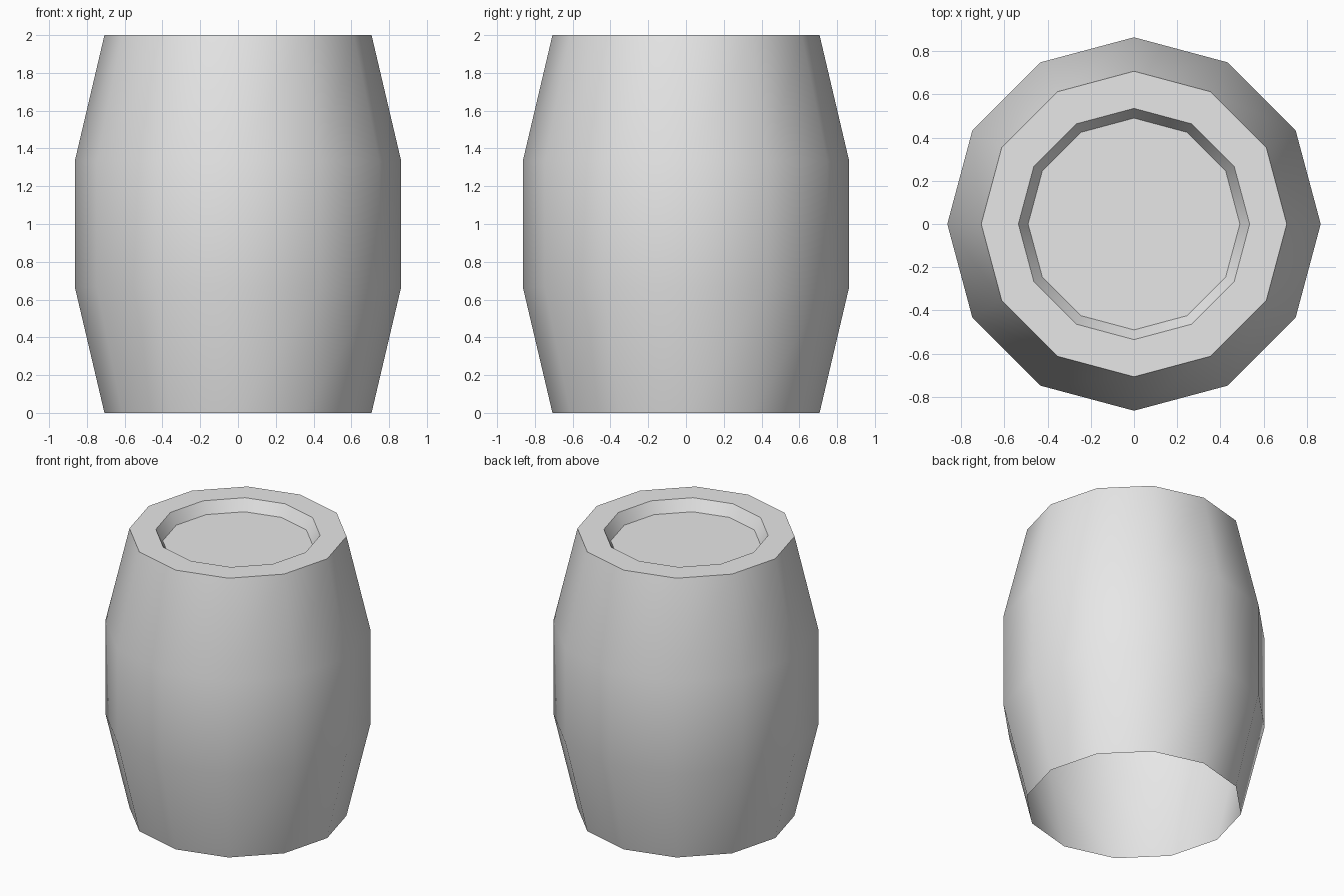
import bpy, bmesh
from math import cos, sin, pi, radians

cube = bpy.data.objects.get("Cube")
if cube:
    bpy.data.objects.remove(cube, do_unlink=True)

SIDES = 12

# Plain grey for the whole barrel
grey = bpy.data.materials.new("light_grey")
grey.use_nodes = True
colour = (0.8, 0.8, 0.8, 1)
grey.diffuse_color = colour
grey.node_tree.nodes["Principled BSDF"].inputs["Base Color"].default_value = colour

# Radius and height: open foot, bulging wall, flat rim, sloped recess
profile = [(0.707, 0), (0.864, 0.667), (0.864, 1.333), (0.707, 2),
           (0.535, 2), (0.49, 1.92)]

bm = bmesh.new()
rings = [[bm.verts.new((r * cos(2 * pi * i / SIDES), r * sin(2 * pi * i / SIDES), z))
          for i in range(SIDES)] for r, z in profile]
for low, high in zip(rings, rings[1:]):
    for i in range(SIDES):
        j = (i + 1) % SIDES
        bm.faces.new((low[i], low[j], high[j], high[i]))

# Lid at the bottom of the recess; the underside stays open
bm.faces.new(rings[-1])

mesh = bpy.data.meshes.new("barrel")
bm.to_mesh(mesh)
bm.free()
mesh.materials.append(grey)
barrel = bpy.data.objects.new("barrel", mesh)
bpy.context.collection.objects.link(barrel)

# Smooth round the sides, crisp at the rim and recess
bpy.ops.object.select_all(action="DESELECT")
barrel.select_set(True)
bpy.context.view_layer.objects.active = barrel
bpy.ops.object.shade_smooth_by_angle(angle=radians(40))
